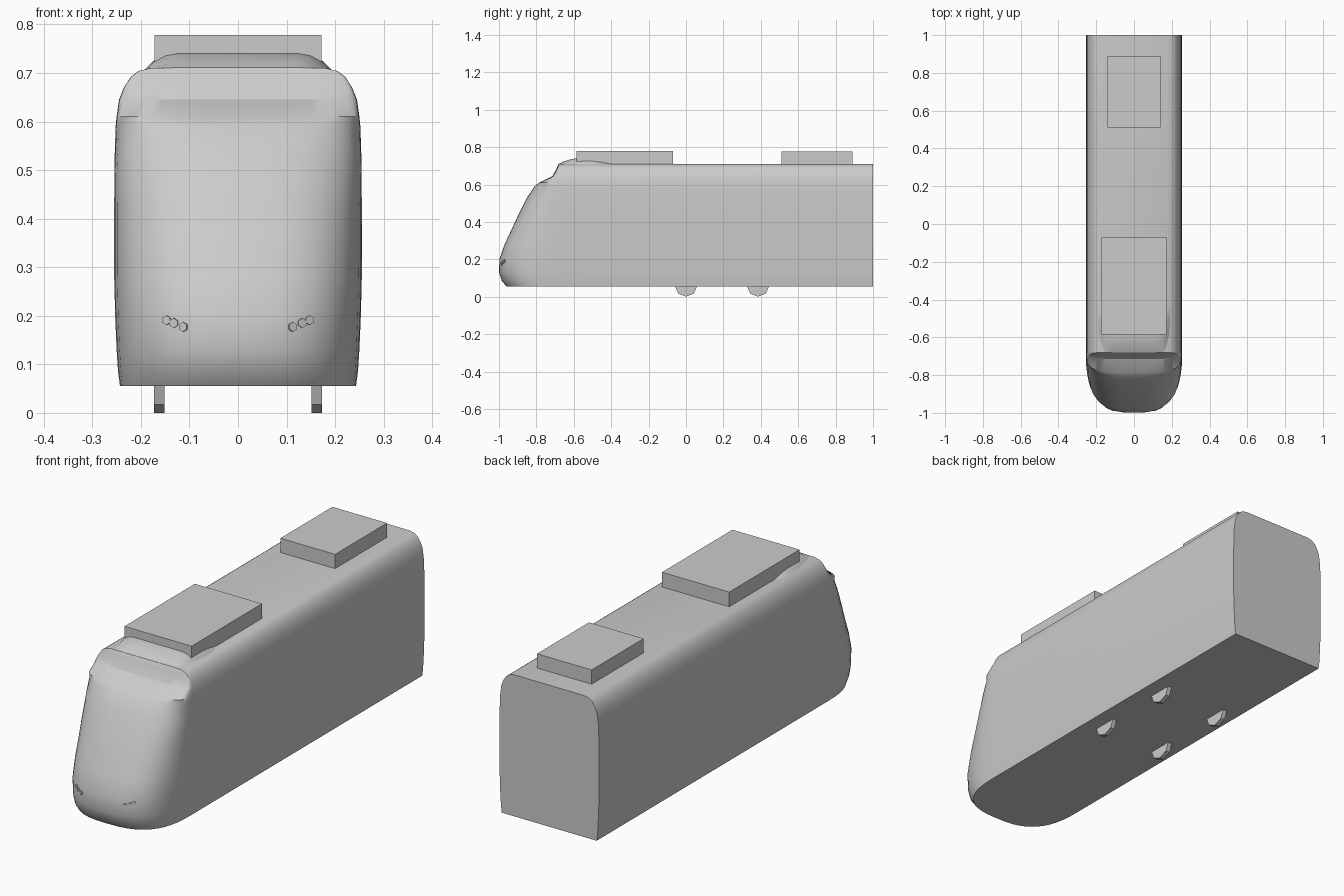
import bpy, bmesh, math
from mathutils import Vector

old = bpy.data.objects.get("Cube")
if old:
    bpy.data.objects.remove(old, do_unlink=True)

grey = bpy.data.materials.new("light grey")
grey.use_nodes = True
colour = (0.6, 0.6, 0.6, 1)
grey.diffuse_color = colour
grey.node_tree.nodes["Principled BSDF"].inputs["Base Color"].default_value = colour


def finish(name, bm, smooth=None):
    bmesh.ops.recalc_face_normals(bm, faces=bm.faces)
    mesh = bpy.data.meshes.new(name)
    bm.to_mesh(mesh)
    bm.free()
    mesh.materials.append(grey)
    ob = bpy.data.objects.new(name, mesh)
    bpy.context.collection.objects.link(ob)
    if smooth:
        bpy.ops.object.select_all(action="DESELECT")
        ob.select_set(True)
        bpy.context.view_layer.objects.active = ob
        bpy.ops.object.shade_smooth_by_angle(angle=math.radians(smooth))
    return ob


def loft(name, rings, smooth):
    """Skin closed rings of equal length and cap both ends."""
    bm = bmesh.new()
    loops = [[bm.verts.new(p) for p in ring] for ring in rings]
    n = len(loops[0])
    for a, b in zip(loops, loops[1:]):
        for i in range(n):
            j = (i + 1) % n
            bm.faces.new((a[i], a[j], b[j], b[i]))
    bm.faces.new(loops[0])
    bm.faces.new(loops[-1])
    return finish(name, bm, smooth)


def box(name, half_width, y0, y1, z0, z1):
    ring = [(-half_width, y0), (half_width, y0), (half_width, y1), (-half_width, y1)]
    return loft(name, [[(x, y, z) for x, y in ring] for z in (z0, z1)], None)


def prism(name, centre, radius, depth, sides, axis, turn=0):
    bm = bmesh.new()
    bmesh.ops.create_cone(bm, cap_ends=True, segments=sides,
                          radius1=radius, radius2=radius, depth=depth)
    ob = finish(name, bm)
    ob.location = centre
    ob.rotation_euler = Vector(axis).to_track_quat("Z", "Y").to_euler()
    return ob


# Body and nose: one plan outline per height (height, half width, nose tip y)
SEAM = -0.68
levels = [(0.055, 0.243, -0.96), (0.085, 0.247, -0.985), (0.13, 0.25, -0.999),
          (0.2, 0.253, -0.998), (0.28, 0.255, -0.97), (0.43, 0.255, -0.9),
          (0.53, 0.254, -0.85), (0.59, 0.252, -0.81), (0.61, 0.25, -0.785),
          (0.645, 0.245, -0.715), (0.67, 0.235, -0.7), (0.692, 0.221, -0.69),
          (0.704, 0.205, -0.685), (0.71, 0.18, -0.681)]
STEPS = 24
rings = []
for z, w, tip in levels:
    power = 0.72 if z < 0.6 else 0.5
    ring = [(-w, 1, z)]
    for i in range(STEPS + 1):
        a = math.pi * i / STEPS
        c, s = math.cos(a), max(math.sin(a), 0)
        ring.append((-math.copysign(w * abs(c) ** power, c),
                     SEAM + (tip - SEAM) * s ** power, z))
    ring.append((w, 1, z))
    rings.append(ring)
loft("body", rings, 32)

# Fairing blending the cab roof into the front roof unit
sections = [(-0.68, 0.17, 0.001), (-0.655, 0.176, 0.013), (-0.62, 0.183, 0.024),
            (-0.58, 0.19, 0.031), (-0.5, 0.194, 0.03), (-0.45, 0.194, 0.018),
            (-0.4, 0.188, 0.001)]
rings = []
for y, w, h in sections:
    half = [(w, -0.005), (w - 0.018, h * 0.45), (w - 0.04, h * 0.85), (w - 0.065, h)]
    outline = half + [(-x, z) for x, z in reversed(half)]
    rings.append([(x, y, 0.71 + z) for x, z in outline])
loft("roof_fairing", rings, 40)

# Roof equipment
box("front_roof_unit", 0.172, -0.585, -0.07, 0.705, 0.778)
box("rear_roof_unit", 0.14, 0.51, 0.89, 0.705, 0.776)

# Wheels and headlights, mirrored left and right
for side, sx in (("left", 1), ("right", -1)):
    for place, y in (("front", 0), ("rear", 0.385)):
        prism(f"{place}_{side}_wheel", (sx * 0.162, y, 0.06), 0.06, 0.021, 8, (1, 0, 0))
    for i, (x, y, z) in enumerate(((0.112, -0.985, 0.177), (0.131, -0.977, 0.185),
                                   (0.146, -0.969, 0.191))):
        prism(f"{side}_headlight_{i + 1}", (sx * x, y, z), 0.01, 0.009, 6, (sx * 0.45, -1, 0))
